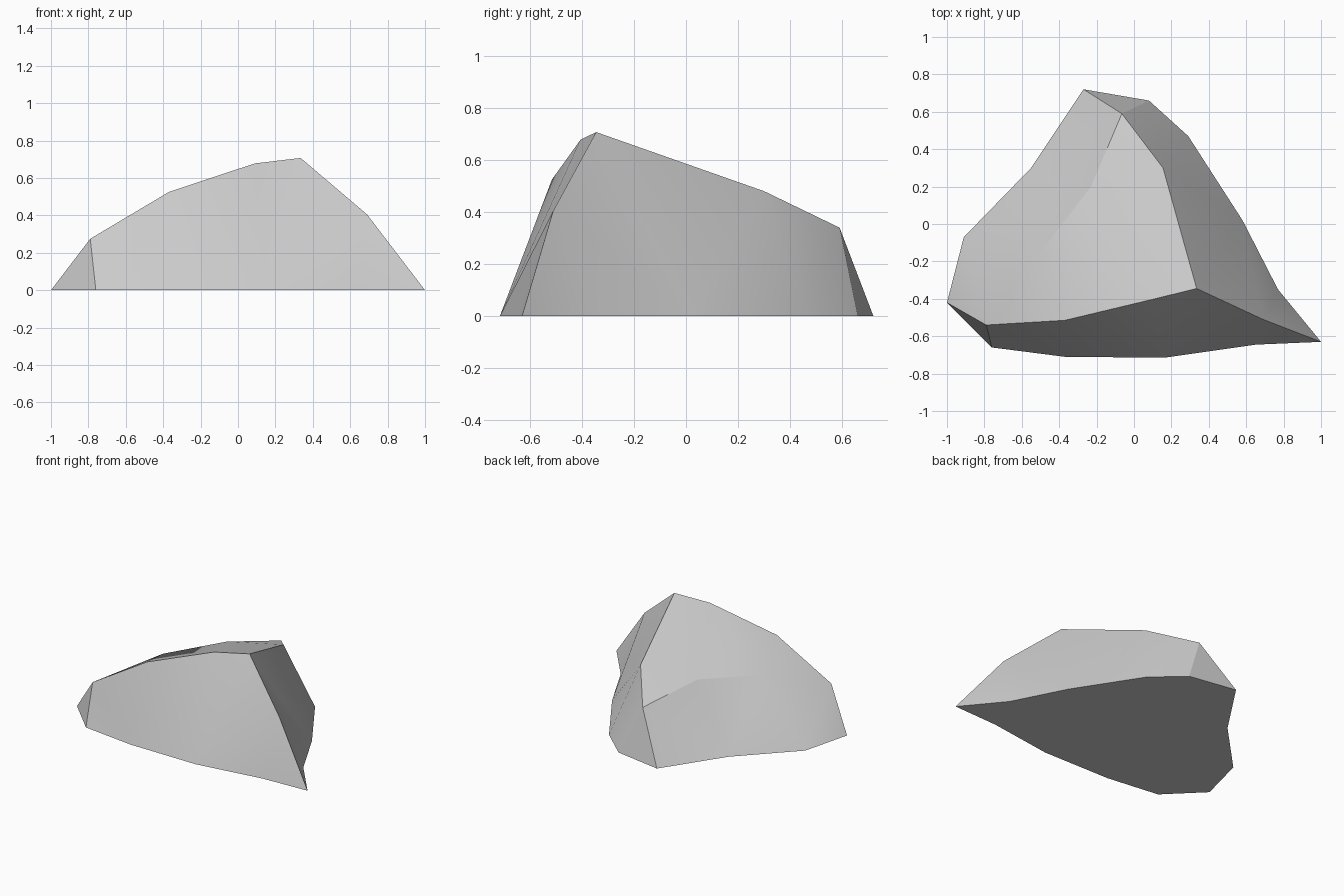
import bpy
import bmesh
from math import radians
from mathutils import Vector

default_cube = bpy.data.objects.get("Cube")
if default_cube:
    bpy.data.objects.remove(default_cube, do_unlink=True)

stone = bpy.data.materials.new("stone_grey")
stone.use_nodes = True
stone_colour = (0.6, 0.6, 0.6, 1)
stone.diffuse_color = stone_colour
stone.node_tree.nodes["Principled BSDF"].inputs["Base Color"].default_value = stone_colour

bm = bmesh.new()


def chain(*points):
    """Add a run of vertices; two-number points lie on the ground."""
    return [bm.verts.new(Vector(p).to_3d()) for p in points]


def face(*corners):
    if len(set(corners)) == len(corners) and not bm.faces.get(corners):
        bm.faces.new(corners)


def strip(first, second):
    """Skin two chains with triangles, always taking the shorter diagonal."""
    i = j = 0
    while i < len(first) - 1 or j < len(second) - 1:
        a, b = first[i], second[j]
        step_first = j == len(second) - 1
        if i < len(first) - 1 and not step_first:
            across = (first[i + 1].co - b.co).length
            step_first = across < (second[j + 1].co - a.co).length
        if step_first:
            i += 1
            face(a, first[i], b)
        else:
            j += 1
            face(a, second[j], b)


# Corners shared by several sides of the rock
tip, = chain((1, -.63))
left_toe, = chain((-1, -.42))
front_toe, = chain((-.76, -.66))
back_toe, = chain((-.27, .72))
side_toe, = chain((.08, .66))
low_corner, = chain((-.79, -.54, .275))
back_corner, = chain((-.065, .59, .34))
peak, = chain((.335, -.345, .707))
spur, = chain((.69, -.51, .405))

# Ground outline and upper ridges
front_foot = [front_toe, *chain((-.37, -.71), (.16, -.715), (.65, -.645)), tip]
side_foot = [tip, *chain((.77, -.35), (.58, .02), (.29, .47)), side_toe]
rear_foot = [back_toe, *chain((-.55, .3), (-.91, -.07)), left_toe]
front_ridge = [low_corner, *chain((-.37, -.515, .525), (.09, -.405, .678)), peak]
side_ridge = [peak, *chain((.155, .3, .48)), back_corner]
rear_ridge = [back_corner, *chain((-.23, .2, .437), (-.5, -.15, .41)), low_corner]

# Sides, top and underside
strip(front_foot, front_ridge + [spur, tip])
strip(side_foot, [tip, spur] + side_ridge)
strip(rear_foot, rear_ridge)
strip(rear_ridge[::-1], front_ridge + side_ridge[1:])
face(side_toe, back_toe, back_corner)
face(left_toe, front_toe, low_corner)
face(*front_foot, *side_foot[1:], *rear_foot)

bmesh.ops.recalc_face_normals(bm, faces=bm.faces)
mesh = bpy.data.meshes.new("rock")
bm.to_mesh(mesh)
bm.free()
mesh.materials.append(stone)

rock = bpy.data.objects.new("rock", mesh)
bpy.context.collection.objects.link(rock)
bpy.context.view_layer.objects.active = rock
rock.select_set(True)
bpy.ops.object.shade_smooth_by_angle(angle=radians(30))
